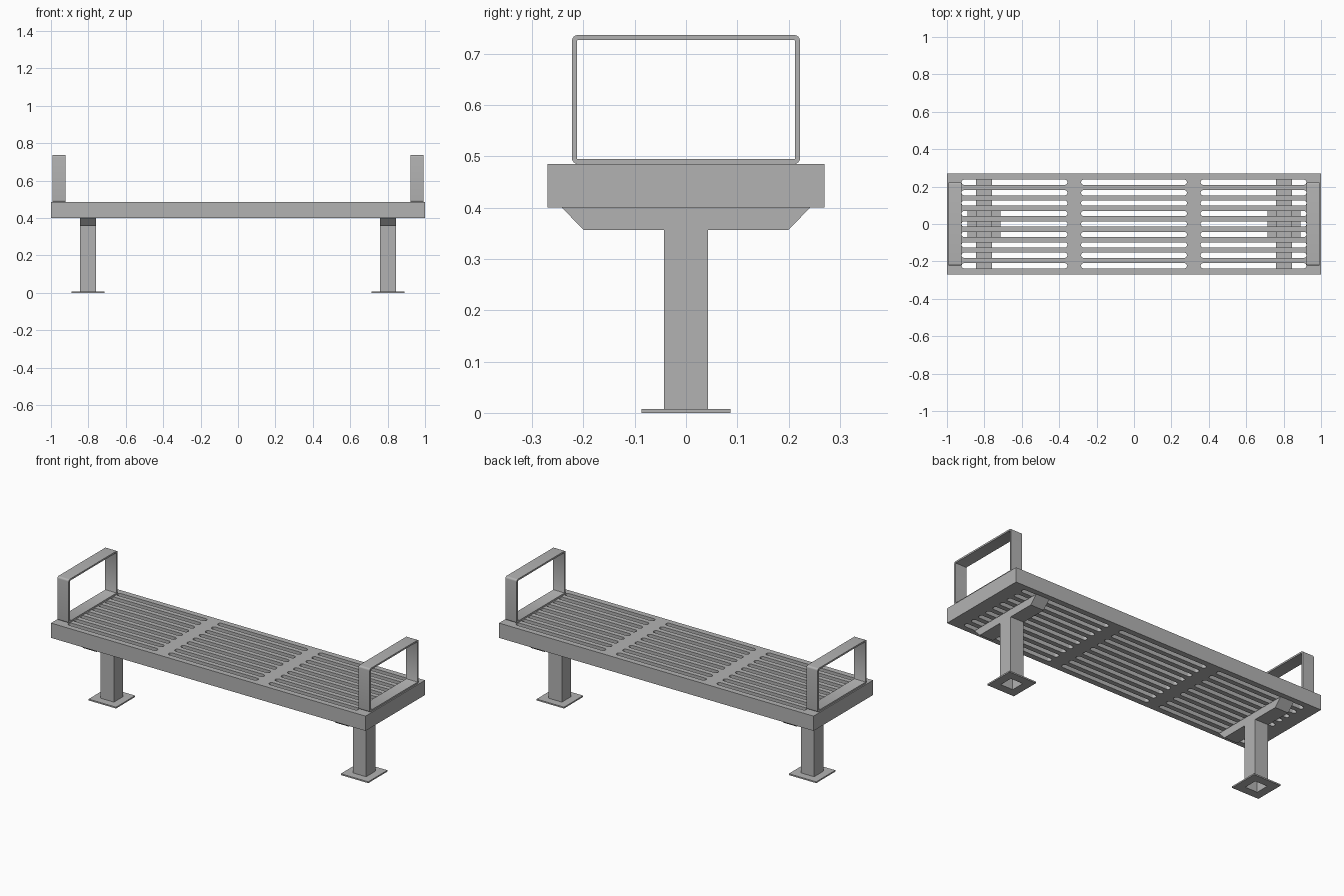
import bpy, bmesh
from math import cos, sin, pi, radians
from mathutils import Matrix, Vector

cube = bpy.data.objects.get("Cube")
if cube:
    bpy.data.objects.remove(cube)

# One painted metal finish
GREY = (0.45, 0.45, 0.45, 1)
metal = bpy.data.materials.new("grey_metal")
metal.use_nodes = True
metal.diffuse_color = GREY
metal.node_tree.nodes["Principled BSDF"].inputs["Base Color"].default_value = GREY

# Extrusion frames: columns are the profile's u, v and the extrusion direction
ALONG_Z = Matrix.Identity(3)
ALONG_X = Matrix(((0, 0, 1), (1, 0, 0), (0, 1, 0)))


def rect(u, v, hu, hv, r=0, steps=6):
    """Outline of a rectangle centred on u, v with optional rounded corners."""
    if r == 0:
        return [(u - hu, v - hv), (u + hu, v - hv), (u + hu, v + hv), (u - hu, v + hv)]
    pts = []
    for k, (su, sv) in enumerate(((1, 1), (-1, 1), (-1, -1), (1, -1))):
        for i in range(steps + 1):
            a = (k + i / steps) * pi / 2
            pts.append((u + su * (hu - r) + r * cos(a), v + sv * (hv - r) + r * sin(a)))
    return pts


def prism(name, loops, start, end, frame):
    """Extrude a filled outline; any further loops become holes."""
    curve = bpy.data.curves.new(name, "CURVE")
    curve.dimensions = "2D"
    curve.fill_mode = "BOTH"
    curve.extrude = (end - start) / 2
    for loop in loops:
        spline = curve.splines.new("POLY")
        spline.points.add(len(loop) - 1)
        for p, (u, v) in zip(spline.points, loop):
            p.co = (u, v, 0, 1)
        spline.use_cyclic_u = True
    temp = bpy.data.objects.new(name + "_outline", curve)
    bpy.context.collection.objects.link(temp)
    graph = bpy.context.evaluated_depsgraph_get()
    mesh = bpy.data.meshes.new_from_object(temp.evaluated_get(graph))
    bpy.data.objects.remove(temp)

    bm = bmesh.new()
    bm.from_mesh(mesh)
    bmesh.ops.remove_doubles(bm, verts=bm.verts, dist=0.0002)
    bmesh.ops.translate(bm, verts=bm.verts, vec=Vector((0, 0, (start + end) / 2)))
    bmesh.ops.transform(bm, verts=bm.verts, matrix=frame.to_4x4())
    bmesh.ops.recalc_face_normals(bm, faces=bm.faces)
    bm.to_mesh(mesh)
    bm.free()
    mesh.materials.clear()
    mesh.materials.append(metal)

    obj = bpy.data.objects.new(name, mesh)
    bpy.context.collection.objects.link(obj)
    bpy.ops.object.select_all(action="DESELECT")
    obj.select_set(True)
    bpy.context.view_layer.objects.active = obj
    bpy.ops.object.shade_smooth_by_angle(angle=radians(30))
    return obj


SEAT_BOTTOM, SEAT_TOP = 0.4, 0.485
BEAM_BOTTOM = 0.356
LEG_X, LEG_HALF, TUBE_HALF = 0.802, 0.0425, 0.039

# Seat slab with three groups of nine round-ended slots
slots = [rect(x, row * 0.0558, 0.283, 0.014, 0.0139)
         for x in (-0.639, 0, 0.639) for row in range(-4, 5)]
prism("seat", [rect(0, 0, 1, 0.27)] + slots, SEAT_BOTTOM, SEAT_TOP, ALONG_Z)

for side, s in (("left", 1), ("right", -1)):
    x = s * LEG_X
    # Hollow square post on a floor plate
    prism(side + "_leg", [rect(x, 0, LEG_HALF, LEG_HALF), rect(x, 0, TUBE_HALF, TUBE_HALF)],
          0.004, BEAM_BOTTOM, ALONG_Z)
    prism(side + "_floor_plate", [rect(x, 0, 0.087, 0.087), rect(x, 0, TUBE_HALF, TUBE_HALF)],
          0, 0.008, ALONG_Z)
    # Cross beam with sloped ends under the seat
    beam = [(-0.199, BEAM_BOTTOM), (0.199, BEAM_BOTTOM), (0.242, SEAT_BOTTOM), (-0.242, SEAT_BOTTOM)]
    prism(side + "_cross_beam", [beam], x - LEG_HALF, x + LEG_HALF, ALONG_X)
    # Flat-bar armrest loop
    mid = (SEAT_TOP + 0.736) / 2
    half = (0.736 - SEAT_TOP) / 2
    prism(side + "_armrest", [rect(0, mid, 0.222, half, 0.011), rect(0, mid, 0.2125, half - 0.0095, 0.002, 2)],
          s * 0.957 - 0.036, s * 0.957 + 0.036, ALONG_X)
